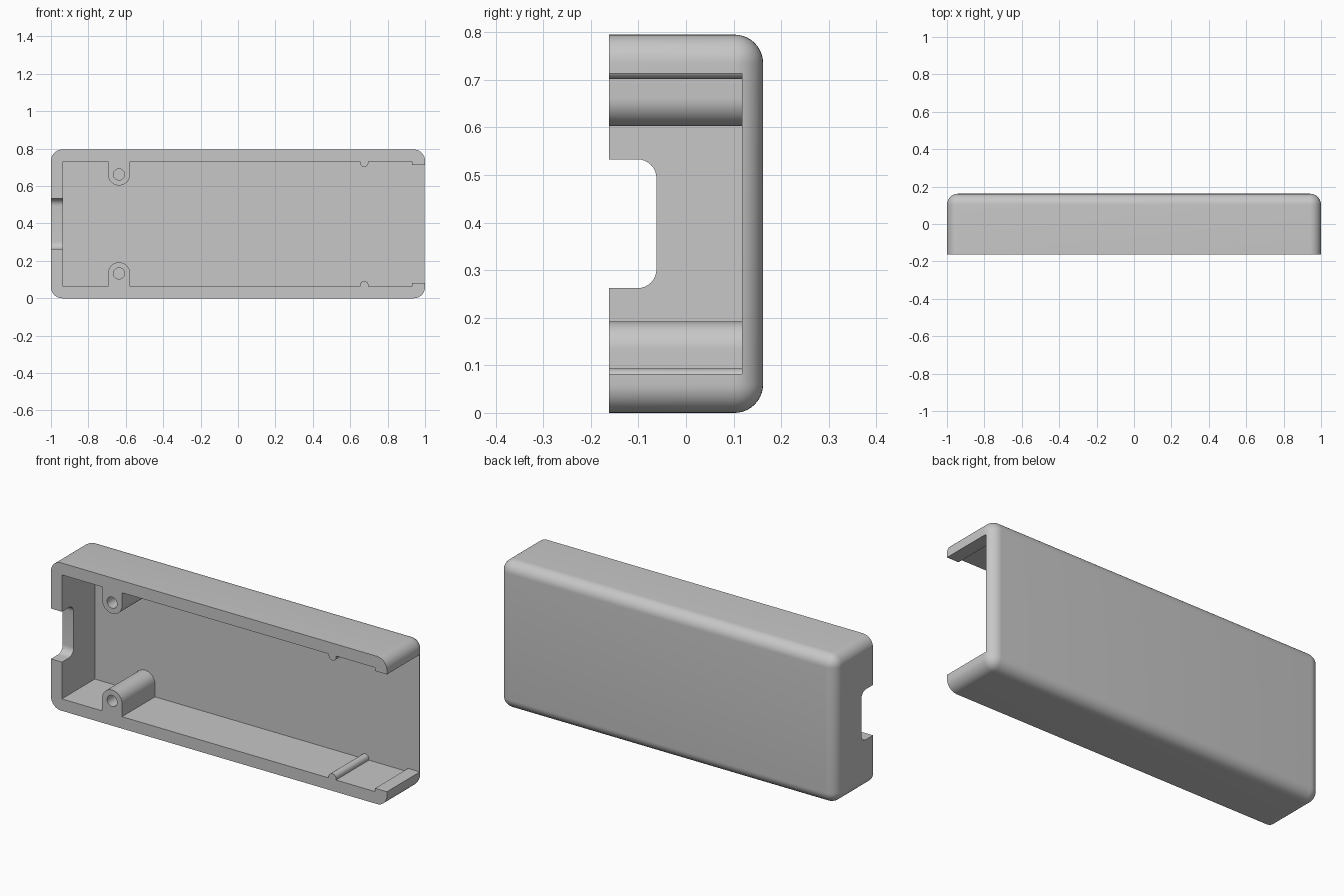
import bpy
import bmesh
from math import sin, cos, pi, radians
from mathutils import Vector

if "Cube" in bpy.data.objects:
    bpy.data.objects.remove(bpy.data.objects["Cube"], do_unlink=True)

HEIGHT, HALF_DEPTH, ROUND = 0.795, 0.162, 0.06
WALL, FLOOR_Y = 0.064, 0.118
POST_X, POST_Z, POST_R, HOLE_R = -0.636, 0.133, 0.059, 0.03

grey = bpy.data.materials.new("light grey plastic")
grey.use_nodes = True
colour = (0.57, 0.57, 0.57, 1)
grey.diffuse_color = colour
grey.node_tree.nodes["Principled BSDF"].inputs["Base Color"].default_value = colour


def make_object(name, bm):
    bmesh.ops.recalc_face_normals(bm, faces=bm.faces)
    mesh = bpy.data.meshes.new(name)
    bm.to_mesh(mesh)
    bm.free()
    mesh.materials.append(grey)
    obj = bpy.data.objects.new(name, mesh)
    bpy.context.collection.objects.link(obj)
    return obj


def prism(name, points, sweep):
    """Closed outline of 3D points swept along a vector."""
    bm = bmesh.new()
    face = bm.faces.new([bm.verts.new(p) for p in points])
    swept = bmesh.ops.extrude_face_region(bm, geom=[face])["geom"]
    verts = [v for v in swept if isinstance(v, bmesh.types.BMVert)]
    bmesh.ops.translate(bm, verts=verts, vec=Vector(sweep))
    return make_object(name, bm)


def arc(cx, cy, r, start, end, steps=16):
    angles = [radians(start + (end - start) * i / steps) for i in range(steps + 1)]
    return [(cx + r * cos(a), cy + r * sin(a)) for a in angles]


# Outer shell: every edge rounded except those around the open front
bm = bmesh.new()
bmesh.ops.create_cube(bm, size=1)
for v in bm.verts:
    v.co = (v.co.x * 2, v.co.y * 2 * HALF_DEPTH, (v.co.z + 0.5) * HEIGHT)
edges = [e for e in bm.edges if any(v.co.y > 0 for v in e.verts)]
bmesh.ops.bevel(bm, geom=edges, offset=ROUND, segments=10, profile=0.5,
                affect='EDGES', clamp_overlap=True)
case = make_object("case_half", bm)

# Cavity outline leaves the screw posts, ridges and end lips standing
lower = [(-0.935, WALL), (POST_X - POST_R, WALL)]
lower += arc(POST_X, POST_Z, POST_R, 180, 0, 24)
lower += [(POST_X + POST_R, WALL), (0.653, WALL)]
lower += arc(0.675, 0.071, 0.022, 180, 0, 12)
lower += [(0.697, WALL), (0.93, WALL), (0.93, 0.082), (1.1, 0.082)]
outline = lower + [(x, HEIGHT - z) for x, z in reversed(lower)]
cutters = [prism("cavity_cutter", [(x, -0.3, z) for x, z in outline],
                 (0, FLOOR_Y + 0.3, 0))]

# Screw holes in the posts
for z in (POST_Z, HEIGHT - POST_Z):
    ring = arc(POST_X, z, HOLE_R, 0, 360, 24)[:-1]
    cutters.append(prism("hole_cutter", [(x, -0.3, h) for x, h in ring],
                         (0, FLOOR_Y + 0.3, 0)))

# Port notch in the closed end wall
low, high, back, r = 0.262, 0.533, -0.062, 0.04
notch = [(-0.3, low)] + arc(back - r, low + r, r, -90, 0, 8)
notch += arc(back - r, high - r, r, 0, 90, 8) + [(-0.3, high)]
cutters.append(prism("notch_cutter", [(-1.1, y, z) for y, z in notch], (0.2, 0, 0)))

# Cut the shell, then drop the cutters
bpy.ops.object.select_all(action='DESELECT')
case.select_set(True)
bpy.context.view_layer.objects.active = case
for cutter in cutters:
    mod = case.modifiers.new("cut", 'BOOLEAN')
    mod.operation = 'DIFFERENCE'
    mod.solver = 'EXACT'
    mod.object = cutter
    cutter.hide_render = True
    bpy.ops.object.modifier_apply(modifier=mod.name)
    bpy.data.objects.remove(cutter, do_unlink=True)

bpy.ops.object.shade_smooth_by_angle(angle=radians(30))
